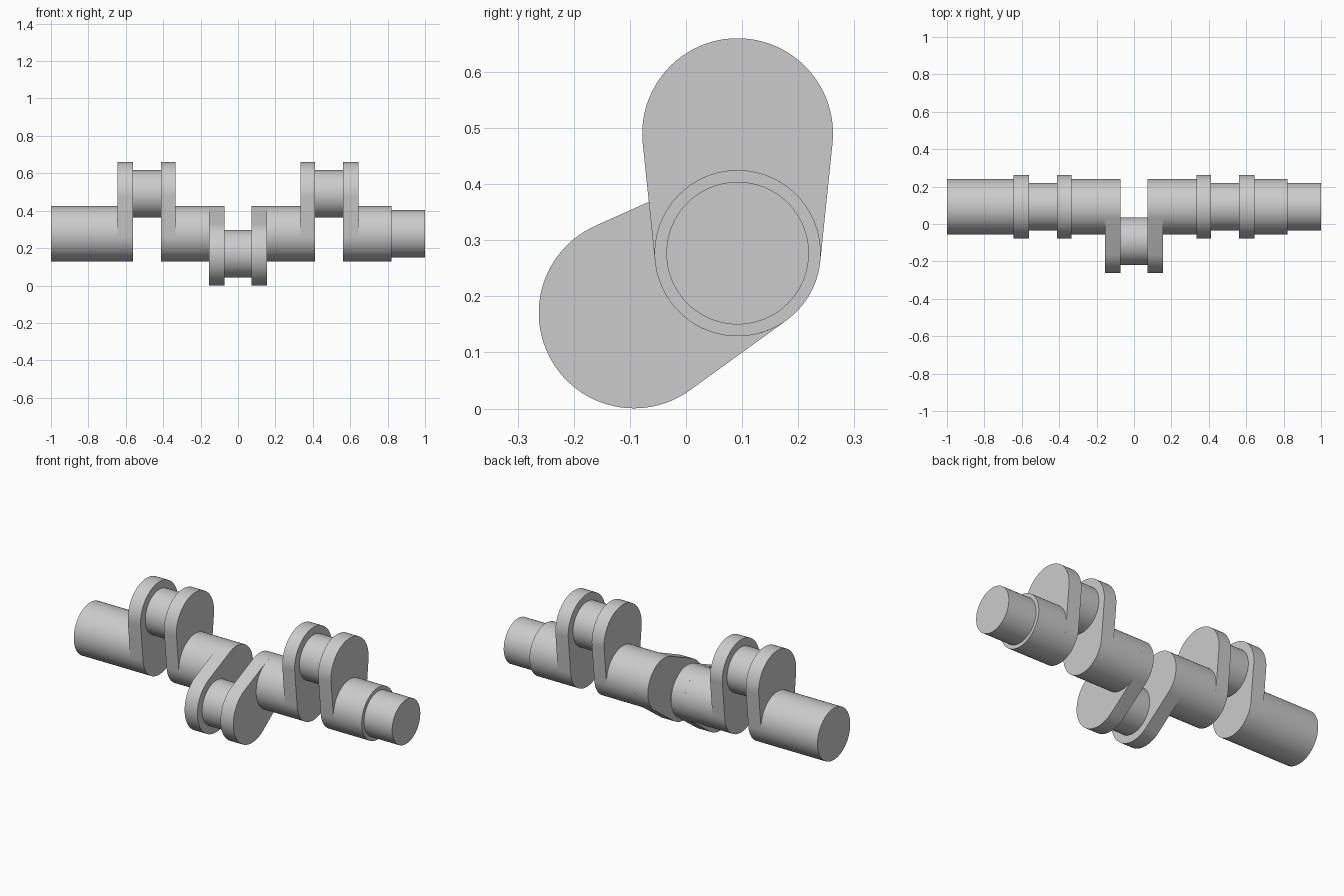
import bpy, bmesh
from math import sin, cos, pi, asin, radians

if "Cube" in bpy.data.objects:
    bpy.data.objects.remove(bpy.data.objects["Cube"])

AXIS = (0.092, 0.277)      # main shaft centre (y, z)
THROW = 0.213              # crank offset
R_MAIN, R_PIN, R_WEB = 0.148, 0.127, 0.17
SEG = 96


def extrude_x(name, profile, x0, x1, cap0=True, cap1=True):
    """Extrude a closed (y, z) profile along x."""
    bm = bmesh.new()
    a = [bm.verts.new((x0, y, z)) for y, z in profile]
    b = [bm.verts.new((x1, y, z)) for y, z in profile]
    n = len(profile)
    for i in range(n):
        j = (i + 1) % n
        bm.faces.new((a[i], a[j], b[j], b[i]))
    if cap0:
        bm.faces.new(a[::-1])
    if cap1:
        bm.faces.new(b)
    # counter-clockwise profile seen from +x: sides and caps face outward
    bm.normal_update()
    me = bpy.data.meshes.new(name)
    bm.to_mesh(me)
    bm.free()
    ob = bpy.data.objects.new(name, me)
    bpy.context.collection.objects.link(ob)
    bpy.context.view_layer.objects.active = ob
    bpy.ops.object.select_all(action='DESELECT')
    ob.select_set(True)
    bpy.ops.object.shade_smooth_by_angle(angle=radians(30))
    return ob


def arc(c, r, a0, a1, n):
    return [(c[0] + r * cos(a0 + (a1 - a0) * i / n),
             c[1] + r * sin(a0 + (a1 - a0) * i / n)) for i in range(n + 1)]


def circle(c, r):
    return arc(c, r, 0, 2 * pi, SEG)[:-1]


def pin_centre(ang):
    return (AXIS[0] + THROW * cos(ang), AXIS[1] + THROW * sin(ang))


def web_profile(ang):
    """Two circles joined by their outer tangents."""
    t = pi / 2 + asin((R_WEB - R_MAIN) / THROW)
    return (arc(pin_centre(ang), R_WEB, ang - t, ang + t, SEG // 2)
            + arc(AXIS, R_MAIN, ang + t, ang + 2 * pi - t, SEG // 2))


# crank throws: outer/inner web faces and crank angle
throws = [("left", -0.643, -0.562, -0.413, -0.335, pi / 2),
          ("middle", -0.154, -0.073, 0.073, 0.154, radians(210)),
          ("right", 0.335, 0.413, 0.562, 0.643, pi / 2)]
for name, a, b, c, d, ang in throws:
    extrude_x(name + "_web_a", web_profile(ang), a, b)
    extrude_x(name + "_web_b", web_profile(ang), c, d)
    extrude_x(name + "_crank_pin", circle(pin_centre(ang), R_PIN), b, c, False, False)

# main shaft sections between the webs
extrude_x("shaft_left_end", circle(AXIS, R_MAIN), -1.0, -0.643, True, False)
extrude_x("shaft_left_journal", circle(AXIS, R_MAIN), -0.335, -0.154, False, False)
extrude_x("shaft_right_journal", circle(AXIS, R_MAIN), 0.154, 0.335, False, False)
extrude_x("shaft_right_end", circle(AXIS, R_MAIN), 0.643, 0.822, False, True)

# reduced nose
extrude_x("shaft_nose", circle(AXIS, R_PIN), 0.822, 1.0, False, True)
